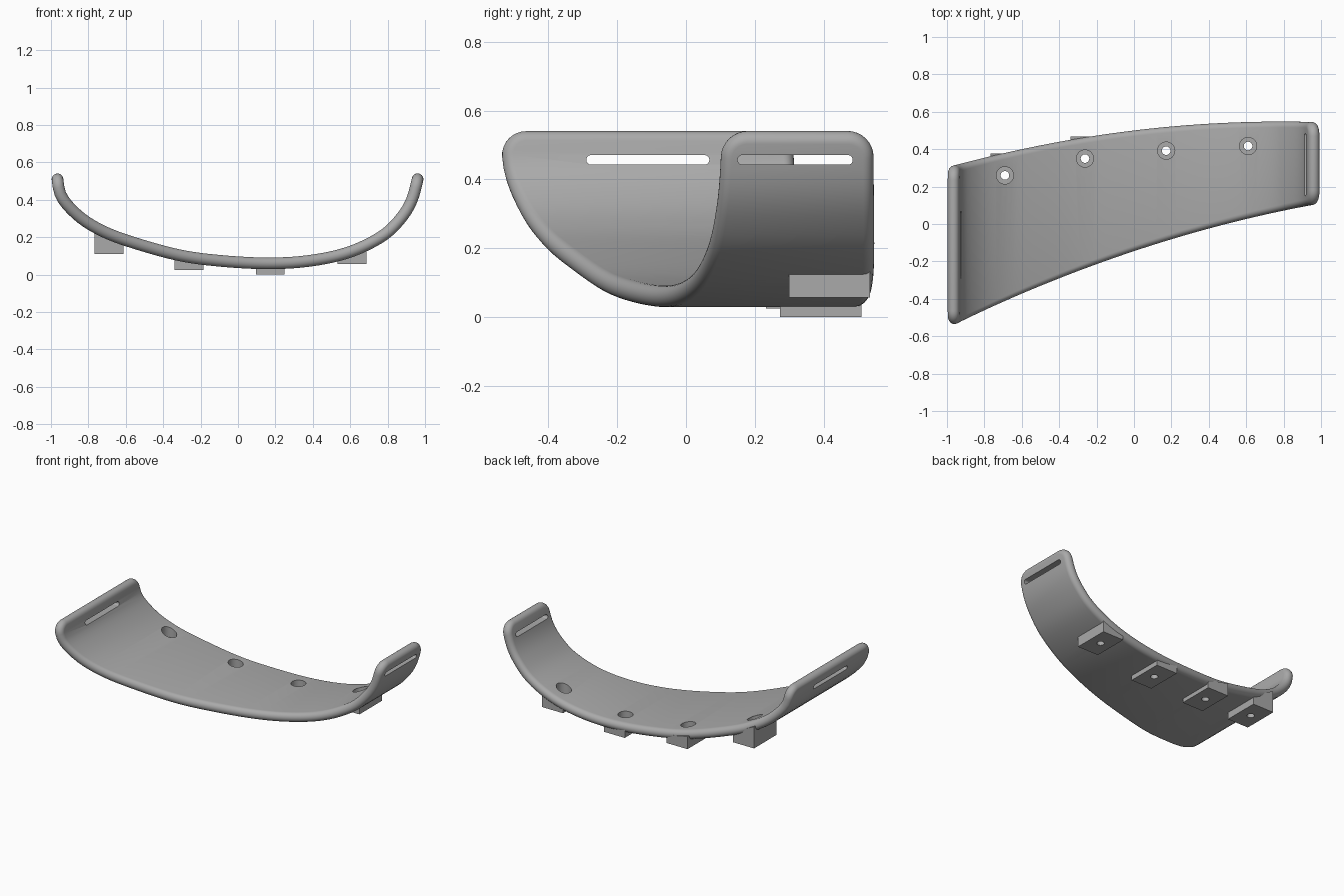
import bpy, bmesh, math
from mathutils import Vector

if "Cube" in bpy.data.objects:
    bpy.data.objects.remove(bpy.data.objects["Cube"])

HALF = 0.031      # half thickness of the band, also its edge rounding
CORNER = 0.075    # corner radius of the band ends

grey = bpy.data.materials.new("plain grey")
grey.use_nodes = True
grey.diffuse_color = (0.4, 0.4, 0.4, 1)
grey.node_tree.nodes["Principled BSDF"].inputs["Base Color"].default_value = (0.4, 0.4, 0.4, 1)

# Centreline of the band in the x-z plane, smoothed into a dense path
KEYS = [Vector(p) for p in (
    (-0.97, 0.54), (-0.945, 0.42), (-0.86, 0.32), (-0.75, 0.246), (-0.6, 0.184),
    (-0.33, 0.107), (-0.1, 0.074), (0.17, 0.06), (0.4, 0.076), (0.6, 0.122),
    (0.77, 0.205), (0.87, 0.3), (0.93, 0.4), (0.968, 0.54))]


def smooth_path(keys, steps=12):
    ext = [2 * keys[0] - keys[1]] + keys + [2 * keys[-1] - keys[-2]]
    out = []
    for a, b, c, d in zip(ext, ext[1:], ext[2:], ext[3:]):
        for i in range(steps):
            t = i / steps
            out.append(0.5 * (2 * b + (c - a) * t + (2 * a - 5 * b + 4 * c - d) * t ** 2
                              + (3 * b - a - 3 * c + d) * t ** 3))
    return out + [keys[-1]]


PATH = smooth_path(KEYS)
DIST = [0.0]
for p, q in zip(PATH, PATH[1:]):
    DIST.append(DIST[-1] + (q - p).length)
LENGTH = DIST[-1]


def along(s):
    s = min(max(s, 0), LENGTH)
    i = next(k for k in range(len(PATH) - 1) if DIST[k + 1] >= s - 1e-9)
    return PATH[i].lerp(PATH[i + 1], (s - DIST[i]) / (DIST[i + 1] - DIST[i]))


def height_at(x):
    i = next(k for k in range(len(PATH) - 1) if PATH[k + 1].x >= x)
    p, q = PATH[i], PATH[i + 1]
    return p.y + (q.y - p.y) * (x - p.x) / (q.x - p.x)


def front_y(x):
    return -0.145 + 0.3325 * x - 0.077 * x * x


def back_y(x):
    return 0.5 + 0.121 * x - 0.077 * x * x


def stations(inset, arc=8, mid=64):
    """Pairs of (distance along path, inset from the long edges)."""
    r = CORNER - inset
    ends = [(inset + r * (1 - math.cos(a)), inset + r * (1 - math.sin(a)))
            for a in (math.pi / 2 * i / arc for i in range(arc + 1))]
    run = LENGTH - 2 * CORNER
    middle = [(CORNER + run * i / mid, inset) for i in range(1, mid)]
    return ends + middle + [(LENGTH - s, y) for s, y in reversed(ends)]


def finish(name, bm):
    bmesh.ops.recalc_face_normals(bm, faces=bm.faces)
    mesh = bpy.data.meshes.new(name)
    bm.to_mesh(mesh)
    bm.free()
    obj = bpy.data.objects.new(name, mesh)
    bpy.context.collection.objects.link(obj)
    mesh.materials.append(grey)
    return obj


def make_band():
    bm = bmesh.new()

    def ring(inset, lift):
        fronts, backs = [], []
        for s, dy in stations(inset):
            p = along(s)
            t = (along(s + 0.01) - along(s - 0.01)).normalized()
            x, z = p.x - t.y * lift, p.y + t.x * lift
            fronts.append(bm.verts.new((x, front_y(p.x) + dy, z)))
            backs.append(bm.verts.new((x, back_y(p.x) - dy, z)))
        return fronts, backs

    # Rounded rim: rings sweep a half circle from the outer to the inner side
    n = 12
    rings = []
    for k in range(n + 1):
        a = -math.pi / 2 + math.pi * k / n
        rings.append(ring(HALF * (1 - math.cos(a)), HALF * math.sin(a)))
    for (f0, b0), (f1, b1) in zip(rings, rings[1:]):
        lo, hi = f0 + b0[::-1], f1 + b1[::-1]
        for i in range(len(lo)):
            j = (i + 1) % len(lo)
            bm.faces.new((lo[i], lo[j], hi[j], hi[i]))
    # Inner and outer faces span from front edge to back edge
    for f, b in (rings[0], rings[-1]):
        for i in range(len(f) - 1):
            bm.faces.new((f[i], f[i + 1], b[i + 1], b[i]))
    return finish("curved_band", bm)


def make_prism(name, outline, direction):
    bm = bmesh.new()
    face = bm.faces.new([bm.verts.new(p) for p in outline])
    new = bmesh.ops.extrude_face_region(bm, geom=[face])["geom"]
    bmesh.ops.translate(bm, vec=direction,
                        verts=[v for v in new if isinstance(v, bmesh.types.BMVert)])
    obj = finish(name, bm)
    return obj


def round_cutter(name, x, y, radius, z0, z1, n=32):
    ring = [(x + radius * math.cos(2 * math.pi * i / n),
             y + radius * math.sin(2 * math.pi * i / n), z0) for i in range(n)]
    return make_prism(name, ring, (0, 0, z1 - z0))


def slot_cutter(name, x, y0, y1, z=0.457, r=0.014, n=10):
    pts = []
    for y, start in ((y1 - r, -math.pi / 2), (y0 + r, math.pi / 2)):
        for i in range(n + 1):
            a = start + math.pi * i / n
            pts.append((x - 0.15, y + r * math.cos(a), z + r * math.sin(a)))
    return make_prism(name, pts, (0.3, 0, 0))


def cut(obj, cutters):
    bpy.context.view_layer.objects.active = obj
    for c in cutters:
        c.hide_render = True
        mod = obj.modifiers.new("cut", "BOOLEAN")
        mod.operation, mod.solver, mod.object = "DIFFERENCE", "EXACT", c
        bpy.ops.object.modifier_apply(modifier=mod.name)


band = make_band()
slots = [slot_cutter("slot_cutter_right", -0.95, -0.29, 0.068),
         slot_cutter("slot_cutter_left", 0.95, 0.15, 0.485)]
cut(band, slots)
used = list(slots)
parts = [band]

# Mounting blocks under the band, each with a stepped screw hole
MOUNTS = [(-0.69, 0.26, 0.11), (-0.262, 0.35, 0.025), (0.172, 0.392, 0.0), (0.61, 0.417, 0.057)]
for i, (x, y, base) in enumerate(MOUNTS):
    xa, xb, ya = x - 0.077, x + 0.077, y - 0.118
    side = [(xa, ya, base), (xb, ya, base), (xb, ya, height_at(xb)),
            (x, ya, height_at(x)), (xa, ya, height_at(xa))]
    block = make_prism(f"mounting_block_{i + 1}", side, (0, 0.236, 0))
    ledge = height_at(x) - 0.02
    holes = [round_cutter(f"counterbore_cutter_{i + 1}", x, y, 0.046, ledge, 0.8),
             round_cutter(f"drill_cutter_{i + 1}", x, y, 0.023, -0.1, 0.8)]
    cut(block, holes)
    cut(band, holes)
    parts.append(block)
    used += holes

for c in used:
    bpy.data.objects.remove(c)

# Smooth band with crisp hole and block edges
for obj in parts:
    bpy.ops.object.select_all(action="DESELECT")
    obj.select_set(True)
    bpy.context.view_layer.objects.active = obj
    bpy.ops.object.shade_smooth_by_angle(angle=math.radians(35))
